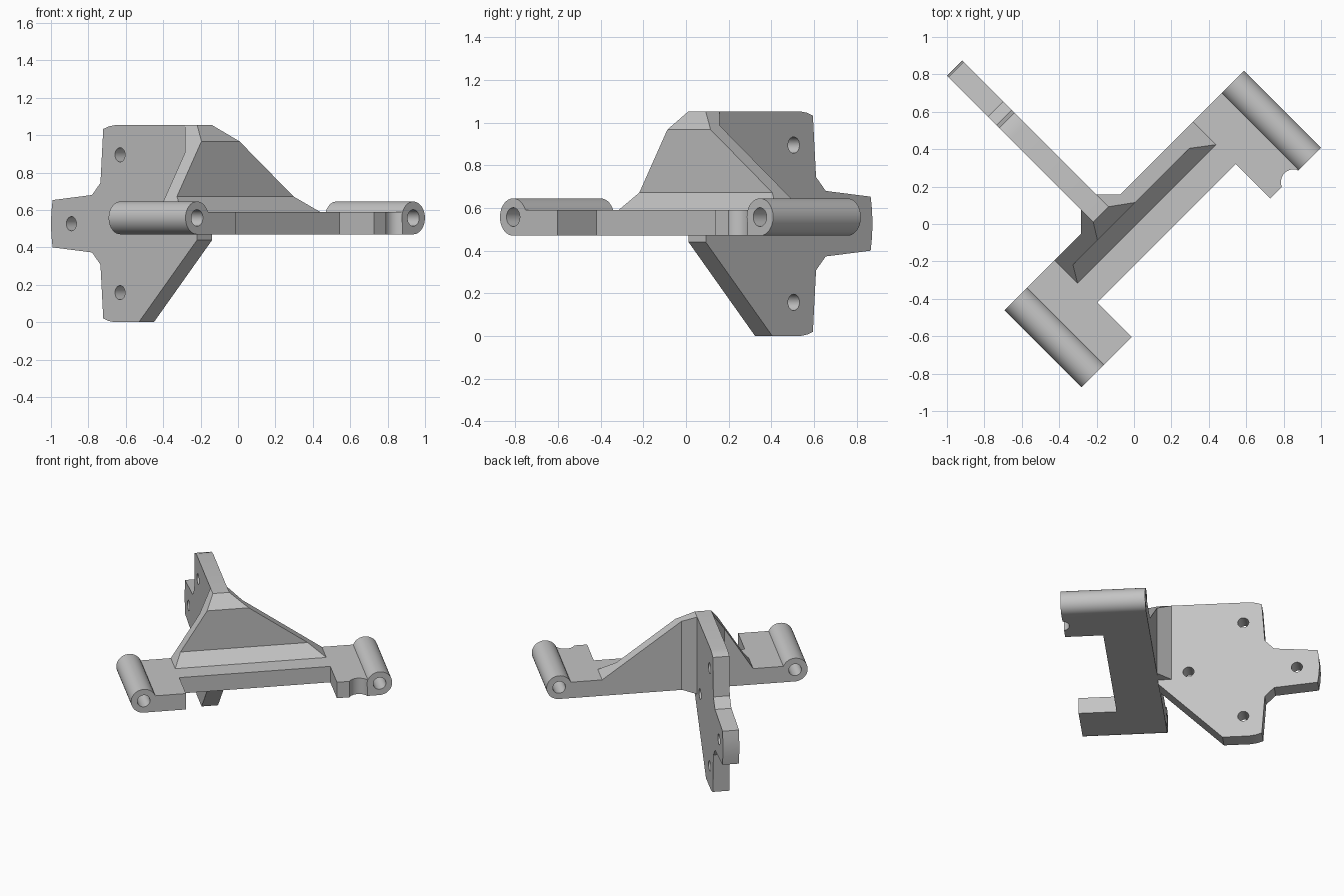
import bpy, bmesh, math
from mathutils import Matrix

if "Cube" in bpy.data.objects:
    bpy.data.objects.remove(bpy.data.objects["Cube"], do_unlink=True)

GREY = (0.55, 0.55, 0.55, 1)
mat = bpy.data.materials.new("plain_grey")
mat.use_nodes = True
mat.diffuse_color = GREY
mat.node_tree.nodes["Principled BSDF"].inputs["Base Color"].default_value = GREY

# Bracket frame: u along the bar, v along the plate, both turned 45 degrees in plan
TURN = Matrix.Rotation(math.radians(45), 4, "Z")
PLACE = {
    "u": lambda a, b, t: (t, a, b),
    "v": lambda a, b, t: (a, t, b),
    "z": lambda a, b, t: (a, b, t),
}


def prism(name, outline, axis, lo, hi):
    """Extrude a 2D outline along one axis of the bracket frame."""
    bm = bmesh.new()
    face = bm.faces.new([bm.verts.new(PLACE[axis](a, b, lo)) for a, b in outline])
    ext = bmesh.ops.extrude_face_region(bm, geom=[face])
    shift = PLACE[axis](0, 0, hi - lo)
    bmesh.ops.translate(bm, vec=shift, verts=[g for g in ext["geom"] if isinstance(g, bmesh.types.BMVert)])
    bmesh.ops.recalc_face_normals(bm, faces=bm.faces)
    bm.transform(TURN)
    mesh = bpy.data.meshes.new(name)
    bm.to_mesh(mesh)
    bm.free()
    mesh.materials.append(mat)
    obj = bpy.data.objects.new(name, mesh)
    bpy.context.collection.objects.link(obj)
    return obj


def arc(a, b, r, start, end, n):
    angles = [math.radians(start + (end - start) * i / n) for i in range(n + 1)]
    return [(a + r * math.cos(t), b + r * math.sin(t)) for t in angles]


def circle(a, b, r, n=48):
    return arc(a, b, r, 0, 360, n)[:-1]


def combine(obj, other, operation):
    """Apply a boolean and discard the tool."""
    other.hide_render = True
    mod = obj.modifiers.new("combine", "BOOLEAN")
    mod.operation, mod.solver, mod.object = operation, "EXACT", other
    bpy.context.view_layer.objects.active = obj
    bpy.ops.object.modifier_apply(modifier=mod.name)
    bpy.data.objects.remove(other, do_unlink=True)


def finish(obj):
    bpy.ops.object.select_all(action="DESELECT")
    obj.select_set(True)
    bpy.context.view_layer.objects.active = obj
    bpy.ops.object.shade_smooth_by_angle(angle=math.radians(30))


BOTTOM, TOP = 0.47, 0.59
BACK, FRONT = 0.163, -0.418
R = 0.0875
HINGES = (-0.7275, 0.908)
AXLE_Z = BOTTOM + R

# Hinge bar with two front tabs, the right-hand one with a round bite
bite = arc(0.762, -0.445, 0.068, 23.4, 156.6, 14)
bar = prism("hinge_bar", [
    (HINGES[0], BACK), (HINGES[0], FRONT), (-0.435, FRONT), (-0.435, -0.157),
    (0.612, -0.157), (0.612, FRONT)] + bite[::-1] + [
    (HINGES[1], FRONT), (HINGES[1], BACK)], "z", BOTTOM, TOP)

# Knuckles and their pin holes
for u in HINGES:
    combine(bar, prism("knuckle", circle(u, AXLE_Z, R), "v", FRONT, BACK), "UNION")
for u in HINGES:
    combine(bar, prism("pin_hole", circle(u, AXLE_Z, 0.044), "v", -0.6, 0.4), "DIFFERENCE")
finish(bar)

# Upright mounting plate with a stepped tail
MID = 0.5265
upper = [(0.788, 1.053), (0.835, 1.046), (0.873, 1.033), (0.894, 0.745),
         (0.958, 0.68), (1.256, 0.653), (1.265, 0.59)]
lower = [(v, 2 * MID - z) for v, z in reversed(upper)]
plate = prism("mounting_plate",
              [(BACK, 1.053)] + upper + [(1.268, MID)] + lower + [(0.604, 0), (BACK, 0.44)],
              "u", -0.146, -0.032)
for v, z in ((0.746, 0.895), (0.746, 0.158), (1.114, MID), (0.371, MID)):
    combine(plate, prism("screw_hole", circle(v, z, 0.038, 32), "u", -0.5, 0.5), "DIFFERENCE")
finish(plate)

# Gusset: side profile trimmed by its cross-section and by its plan
gusset = prism("gusset", [
    (-0.437, 0.472), (0.61, 0.472), (0.61, TOP), (-0.032, 1.053),
    (-0.146, 1.053), (-0.437, TOP)], "v", -0.1, 0.35)
section = [(-0.01, 0.4), (0.4, 0.4), (0.4, 1.153), (0.263, 1.153),
           (0.076, 0.967), (0.076, 0.672), (-0.01, TOP)]
plan = [(-0.5, -0.05), (0.7, -0.05), (0.7, BACK), (0.06, BACK),
        (-0.032, 0.255), (-0.146, 0.255), (-0.238, BACK), (-0.5, BACK)]
combine(gusset, prism("section_tool", section, "u", -0.8, 0.8), "INTERSECT")
combine(gusset, prism("plan_tool", plan, "z", 0.3, 1.3), "INTERSECT")
finish(gusset)
